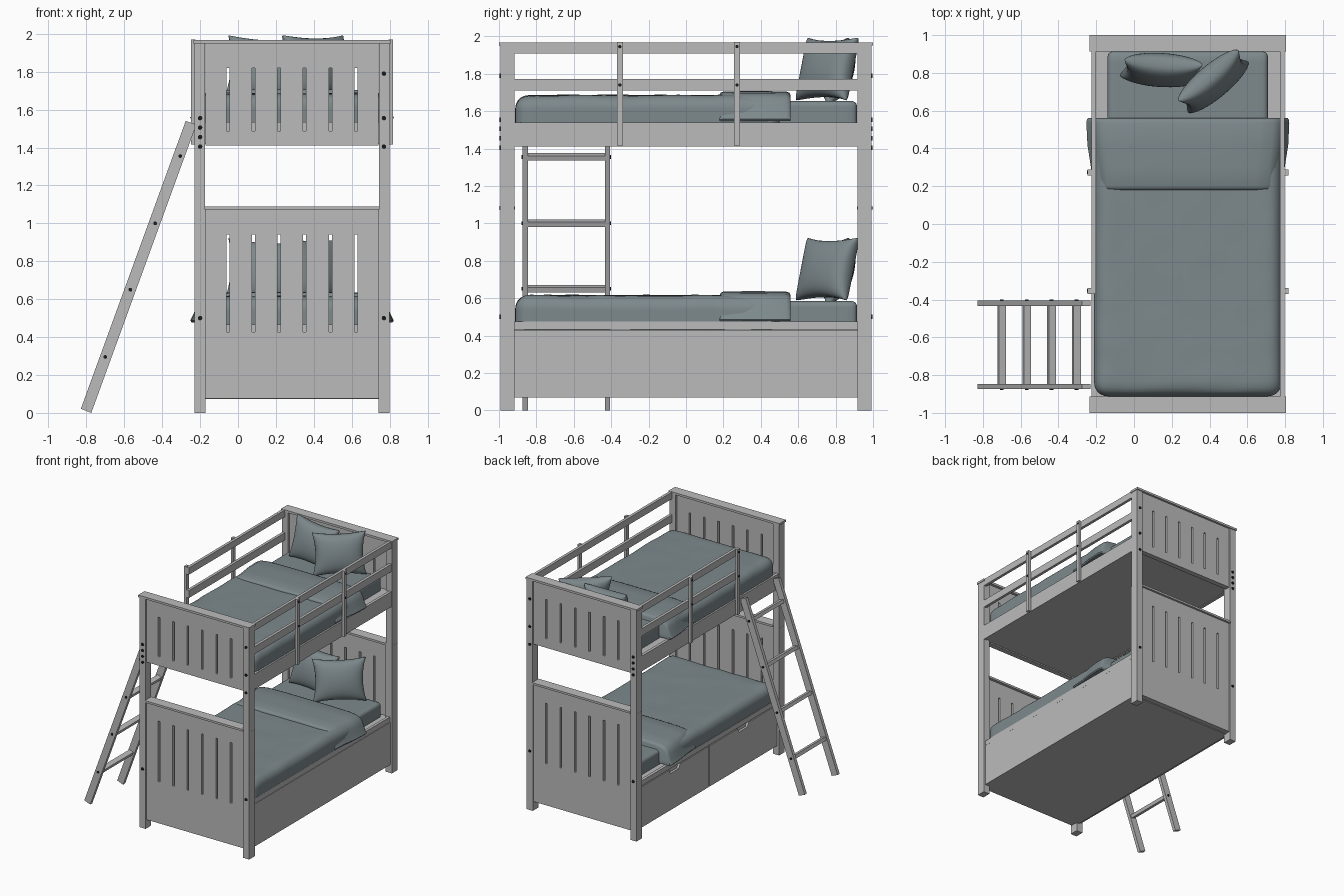
import bpy, bmesh, math
from mathutils import Vector, Matrix, noise

if "Cube" in bpy.data.objects:
    bpy.data.objects.remove(bpy.data.objects["Cube"])

CX = 0.285      # centre line of the bed across x
UP = 1.07       # height step from lower to upper bedding


def material(name, rgb):
    m = bpy.data.materials.new(name)
    m.diffuse_color = (*rgb, 1)
    m.use_nodes = True
    m.node_tree.nodes["Principled BSDF"].inputs["Base Color"].default_value = m.diffuse_color
    return m


WOOD = material("grey_wood", (0.50, 0.50, 0.50))
CLOTH = material("slate_cloth", (0.205, 0.25, 0.265))
METAL = material("black_metal", (0.01, 0.01, 0.01))


def finish(name, bm, mat, smooth=False):
    bmesh.ops.recalc_face_normals(bm, faces=bm.faces[:])
    me = bpy.data.meshes.new(name)
    bm.to_mesh(me)
    bm.free()
    me.materials.append(mat)
    ob = bpy.data.objects.new(name, me)
    bpy.context.collection.objects.link(ob)
    if smooth:
        for o in bpy.context.selected_objects:
            o.select_set(False)
        bpy.context.view_layer.objects.active = ob
        ob.select_set(True)
        bpy.ops.object.shade_smooth_by_angle(angle=math.radians(50))
    return ob


def box(name, x0, x1, y0, y1, z0, z1, mat=WOOD):
    bm = bmesh.new()
    bmesh.ops.create_cube(bm, size=1)
    for v in bm.verts:
        v.co = Vector(((x0 + x1) / 2 + v.co.x * (x1 - x0),
                       (y0 + y1) / 2 + v.co.y * (y1 - y0),
                       (z0 + z1) / 2 + v.co.z * (z1 - z0)))
    return finish(name, bm, mat)


def prism(name, pts, place, depth, mat=WOOD):
    """Closed outline; place(a, b) gives the 3D point, depth is the extrusion."""
    bm = bmesh.new()
    face = bm.faces.new([bm.verts.new(place(a, b)) for a, b in pts])
    new = bmesh.ops.extrude_face_region(bm, geom=[face])["geom"]
    bmesh.ops.translate(bm, vec=depth, verts=[v for v in new if isinstance(v, bmesh.types.BMVert)])
    return finish(name, bm, mat)


def screw(name, pos, axis, r=0.012):
    bm = bmesh.new()
    rot = Vector((0, 0, 1)).rotation_difference(Vector(axis)).to_matrix().to_4x4()
    bmesh.ops.create_cone(bm, cap_ends=True, segments=12, radius1=r, radius2=r, depth=0.016,
                          matrix=Matrix.Translation(pos) @ rot)
    finish(name, bm, METAL, True)


def slotted_panel(name, y, z0, s0, s1, z1):
    """Board with six upright slots, made as a lattice with cells left out."""
    xs = [-0.172]
    for i in range(6):
        c = -0.053 + i * 0.135
        xs += [c - 0.008, c + 0.008]
    xs.append(0.742)
    zs = [z0, s0, s1, z1]
    bm = bmesh.new()
    grid = [[bm.verts.new((x, y - 0.022, z)) for z in zs] for x in xs]
    for i in range(len(xs) - 1):
        for j in range(3):
            if not (j == 1 and i % 2):
                bm.faces.new((grid[i][j], grid[i + 1][j], grid[i + 1][j + 1], grid[i][j + 1]))
    new = bmesh.ops.extrude_face_region(bm, geom=bm.faces[:])["geom"]
    bmesh.ops.translate(bm, vec=(0, 0.044, 0), verts=[v for v in new if isinstance(v, bmesh.types.BMVert)])
    finish(name, bm, WOOD)


def soft_block(name, x0, x1, y0, y1, z0, z1, r, wrinkle):
    """Rounded, slightly wrinkled block."""
    bm = bmesh.new()
    bmesh.ops.create_cube(bm, size=2)
    bmesh.ops.subdivide_edges(bm, edges=bm.edges[:], cuts=25, use_grid_fill=True)
    lo, hi = Vector((x0, y0, z0)), Vector((x1, y1, z1))
    for v in bm.verts:
        p = Vector([(lo[k] + hi[k]) / 2 + math.sin(v.co[k] * math.pi / 2) * (hi[k] - lo[k]) / 2 for k in range(3)])
        q = Vector([min(max(p[k], lo[k] + r), hi[k] - r) for k in range(3)])
        d = p - q
        v.co = q + d.normalized() * r if d.length > 1e-6 else p
        v.co.z += wrinkle * noise.noise(Vector((p.x * 6, p.y * 9, p.z * 3)))
    finish(name, bm, CLOTH, True)


def fold(name, dz):
    """Turned-back blanket band with sides that flare outwards."""
    half = [(0.53, 0.478), (0.537, 0.487), (0.52, 0.52), (0.505, 0.565), (0.485, 0.602), (0.45, 0.622),
            (0.38, 0.632), (0.2, 0.635)]
    prof = half + [(-x, z) for x, z in reversed(half)]
    sections = [(0.18, 0.932, -0.018), (0.186, 0.94, -0.006), (0.20, 0.945, 0), (0.30, 0.955, 0.002),
                (0.42, 0.99, 0.002), (0.535, 1.0, 0), (0.552, 0.995, -0.006), (0.56, 0.985, -0.02)]
    bm = bmesh.new()
    rings = [[bm.verts.new((CX + x * s, y, z + dz + lift * (z - 0.47) / 0.165)) for x, z in prof]
             for y, s, lift in sections]
    n = len(prof)
    for a, b in zip(rings, rings[1:]):
        for i in range(n):
            bm.faces.new((a[i], a[(i + 1) % n], b[(i + 1) % n], b[i]))
    bm.faces.new(rings[0])
    bm.faces.new(rings[-1])
    finish(name, bm, CLOTH, True)


def pillow(name, pos, yaw, lean, roll, w=0.208, h=0.172, t=0.082):
    """Square cushion with pointed corners and hollow sides."""
    bm = bmesh.new()
    for side in (-1, 1):
        g = bmesh.ops.create_grid(bm, x_segments=20, y_segments=20, size=1)["verts"]
        for v in g:
            u, k = math.sin(v.co.x * math.pi / 2), math.sin(v.co.y * math.pi / 2)
            puff = (max(0, 1 - u * u) * max(0, 1 - k * k)) ** 0.36
            v.co = Vector((w * u * (1 - 0.12 * (1 - k * k)), side * t * puff, h * k * (1 - 0.12 * (1 - u * u))))
    bmesh.ops.remove_doubles(bm, verts=bm.verts[:], dist=1e-5)
    turn = [Matrix.Rotation(math.radians(a), 4, ax) for a, ax in ((yaw, 'Z'), (lean, 'X'), (roll, 'Y'))]
    bm.transform(Matrix.Translation(pos) @ turn[0] @ turn[1] @ turn[2])
    finish(name, bm, CLOTH, True)


# End boards, posts, caps and their bolts
for end, s in (("foot", -1), ("head", 1)):
    ya, yb = sorted((s * 0.918, s * 0.992))
    for side, x0, x1 in (("left", -0.23, -0.172), ("right", 0.742, 0.80)):
        box(f"{end}_{side}_lower_post", x0, x1, ya, yb, 0, 1.078)
        box(f"{end}_{side}_upper_post", x0 + 0.001, x1 - 0.001, ya, yb, 1.078, 1.952)
    slotted_panel(f"{end}_lower_panel", s * 0.96, 0.075, 0.427, 0.94, 1.075)
    slotted_panel(f"{end}_upper_panel", s * 0.96, 1.41, 1.487, 1.82, 1.952)
    ca, cb = sorted((s * 0.914, s * 1.0))
    box(f"{end}_lower_cap", -0.176, 0.746, ca, cb, 1.073, 1.09)
    box(f"{end}_upper_cap", -0.236, 0.804, ca, cb, 1.95, 1.968)
    for x, heights in ((-0.20, (0.5, 1.405, 1.455, 1.505, 1.555)), (0.77, (0.5, 1.405, 1.555, 1.79))):
        for i, z in enumerate(heights):
            screw(f"{end}_post_bolt", (x, s * 0.989, z), (0, 1, 0))

# Lower base: core, solid right side, drawers on the left
box("base_core", -0.195, 0.765, -0.935, 0.935, 0.072, 0.465)
box("base_right_board", 0.76, 0.785, -0.92, 0.92, 0.07, 0.43)
box("base_right_rail", 0.76, 0.783, -0.92, 0.92, 0.432, 0.475)
box("base_left_rail", -0.215, -0.19, -0.92, 0.92, 0.432, 0.475)
for name, c in (("front_drawer", -0.459), ("back_drawer", 0.459)):
    outline = [(-0.453, 0.08), (0.453, 0.08), (0.453, 0.425), (0.075, 0.425), (0.055, 0.39),
               (-0.055, 0.39), (-0.075, 0.425), (-0.453, 0.425)]
    prism(name, outline, lambda a, b: (-0.215, c + a, b), (0.022, 0, 0))

# Upper platform, side rails and guard rails
box("upper_platform", -0.206, 0.776, -0.935, 0.935, 1.418, 1.535)
for side, x0, x1, start, ox in (("right", 0.772, 0.796, -0.92, 0.806), ("left", -0.226, -0.202, -0.37, -0.236)):
    box(f"{side}_upper_side_rail", x0, x1, -0.92, 0.92, 1.412, 1.54)
    box(f"{side}_guard_top_rail", x0, x1, start, 0.92, 1.908, 1.966)
    box(f"{side}_guard_middle_rail", x0, x1, start, 0.92, 1.71, 1.773)
    for y in (-0.354, 0.273):
        box(f"{side}_guard_upright", ox - 0.011, ox + 0.011, y - 0.016, y + 0.016, 1.415, 1.97)
        for z in (1.74, 1.945):
            screw(f"{side}_guard_bolt", (ox + (0.005 if ox > 0 else -0.005), y, z), (1, 0, 0), 0.009)

# Leaning ladder
stile = [(-0.829, 0.022), (-0.774, 0.0), (-0.230, 1.493), (-0.230, 1.525), (-0.276, 1.54)]
rungs = [(-0.70, 0.295), (-0.568, 0.65), (-0.437, 1.0), (-0.305, 1.355)]
for name, y, out in (("ladder_front_stile", -0.874, -0.871), ("ladder_back_stile", -0.434, -0.409)):
    prism(name, stile, lambda a, b: (a, y, b), (0, 0.028, 0))
    for x, z in rungs:
        screw("ladder_bolt", (x, out, z), (0, 1, 0), 0.01)
for x, z in rungs:
    tilt = math.radians(20)
    corners = [(-0.02, -0.014), (0.02, -0.014), (0.02, 0.014), (-0.02, 0.014)]
    pts = [(x + a * math.cos(tilt) + b * math.sin(tilt), z - a * math.sin(tilt) + b * math.cos(tilt))
           for a, b in corners]
    prism("ladder_rung", pts, lambda a, b: (a, -0.85, b), (0, 0.42, 0))

# Bedding on both levels
for level, dz in (("lower", 0), ("upper", UP)):
    soft_block(f"{level}_mattress", -0.14, 0.71, -0.88, 0.914, 0.43 + dz, 0.585 + dz, 0.03, 0.0)
    soft_block(f"{level}_blanket", -0.212, 0.782, -0.913, 0.50, 0.39 + dz, 0.615 + dz, 0.075, 0.007)
    fold(f"{level}_blanket_fold", dz)
    pillow(f"{level}_back_pillow", (0.145, 0.815, 0.745 + dz), -3, -14, 3)
    pillow(f"{level}_front_pillow", (0.42, 0.755, 0.755 + dz), 40, -14, 0)
